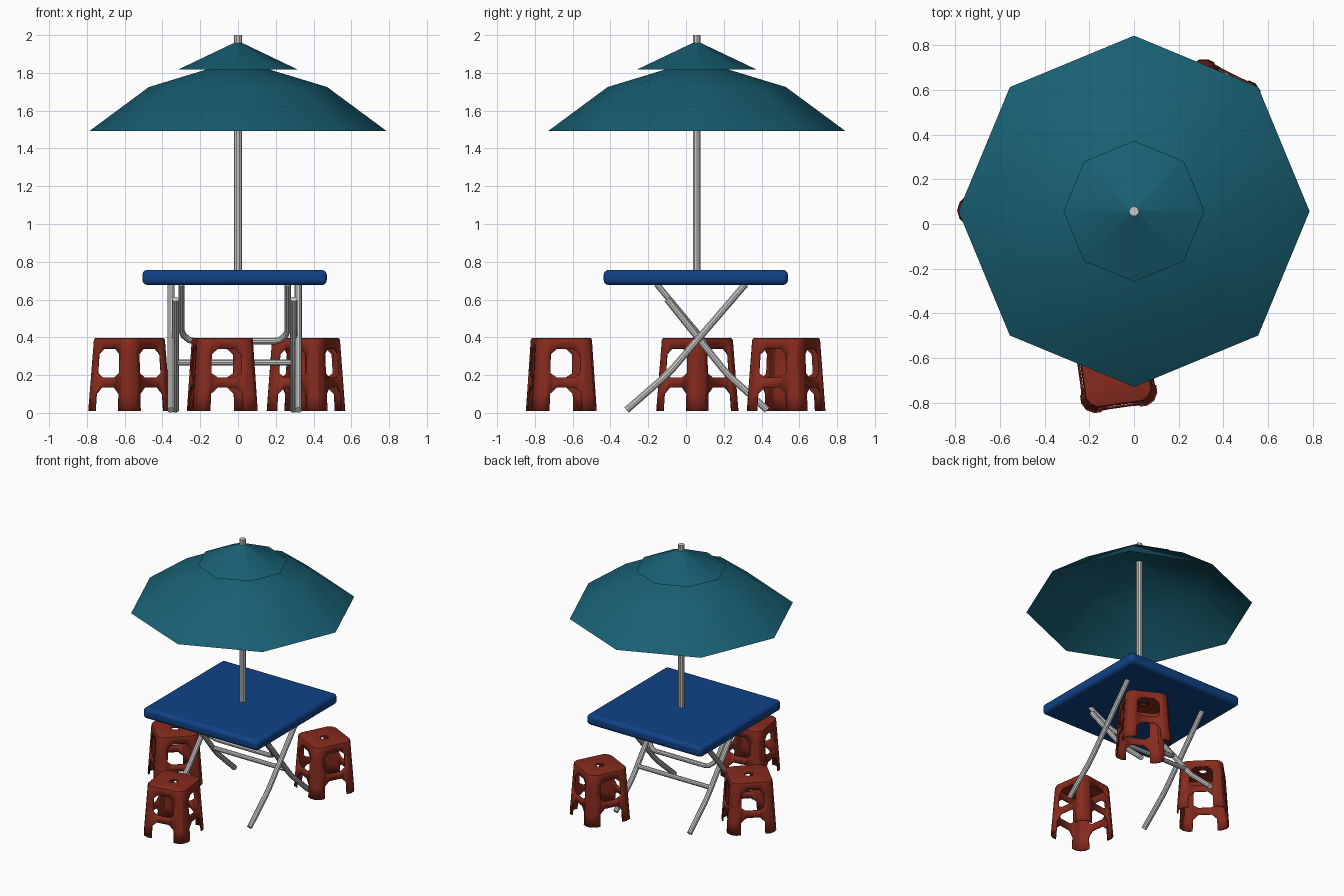
import bpy, bmesh, math
from mathutils import Vector, Matrix

if "Cube" in bpy.data.objects:
    bpy.data.objects.remove(bpy.data.objects["Cube"])

def material(name, rgb):
    m = bpy.data.materials.new(name)
    m.diffuse_color = (*rgb, 1)
    m.use_nodes = True
    m.node_tree.nodes["Principled BSDF"].inputs["Base Color"].default_value = m.diffuse_color
    return m

TEAL = material("teal_fabric", (0.009, 0.115, 0.17))
BLUE = material("blue_plastic", (0.005, 0.055, 0.24))
RED = material("red_plastic", (0.24, 0.024, 0.013))

def smooth(ob):
    bpy.ops.object.select_all(action='DESELECT')
    ob.select_set(True)
    bpy.context.view_layer.objects.active = ob
    bpy.ops.object.shade_smooth_by_angle()

def add_mesh(name, bm, mat=None):
    bmesh.ops.recalc_face_normals(bm, faces=bm.faces)
    me = bpy.data.meshes.new(name)
    bm.to_mesh(me)
    bm.free()
    ob = bpy.data.objects.new(name, me)
    bpy.context.collection.objects.link(ob)
    if mat:
        me.materials.append(mat)
    return ob

def tube(name, pts, r=0.019):
    cu = bpy.data.curves.new(name, 'CURVE')
    cu.dimensions = '3D'
    cu.bevel_depth = r
    cu.bevel_resolution = 3
    cu.use_fill_caps = True
    sp = cu.splines.new('POLY')
    sp.points.add(len(pts) - 1)
    for p, co in zip(sp.points, pts):
        p.co = (*co, 1)
    ob = bpy.data.objects.new(name, cu)
    bpy.context.collection.objects.link(ob)
    bpy.ops.object.select_all(action='DESELECT')
    ob.select_set(True)
    bpy.context.view_layer.objects.active = ob
    bpy.ops.object.convert(target='MESH')
    smooth(bpy.context.object)

def octagon_shell(name, profile, center):
    # open eight-sided shell from (radius, z) rings
    bm = bmesh.new()
    rings = [[bm.verts.new((center[0] + r * math.cos(k * math.pi / 4),
                            center[1] + r * math.sin(k * math.pi / 4), z))
              for k in range(8)] for r, z in profile]
    for a, b in zip(rings, rings[1:]):
        for k in range(8):
            bm.faces.new((a[k], a[(k + 1) % 8], b[(k + 1) % 8], b[k]))
    smooth(add_mesh(name, bm, TEAL))

# umbrella
POLE = (0, 0.057)
octagon_shell("canopy", [(0.787, 1.492), (0.472, 1.725), (0.16, 1.82), (0.02, 1.855)], POLE)
octagon_shell("canopy_cap", [(0.316, 1.818), (0.018, 1.96)], POLE)
tube("umbrella_pole", [(*POLE, 0.70), (*POLE, 2.0)], 0.022)

# table top
TX, TY = -0.018, 0.052
bm = bmesh.new()
bmesh.ops.create_cube(bm, size=1, matrix=Matrix.Translation((TX, TY, 0.717))
                      @ Matrix.Diagonal((0.976, 0.976, 0.08, 1)))
top = add_mesh("table_top", bm, BLUE)
upright = [e for e in top.data.edges]
bev = top.modifiers.new("rounded", 'BEVEL')
bev.width = 0.026
bev.segments = 3
smooth(top)

# crossed folding legs
leg_a = [(-0.315, 0.015), (-0.12, 0.185), (-0.07, 0.235), (0.315, 0.682)]
leg_b = [(0.43, 0.015), (0.23, 0.195), (0.19, 0.24), (-0.1, 0.602)]
for side, s in (("left", -1), ("right", 1)):
    tube("outer_leg_" + side, [(TX + s * 0.337, y, z) for y, z in leg_a])
    tube("inner_leg_" + side, [(TX + s * 0.313, y, z) for y, z in leg_b])

# cross bar and folding brace
tube("leg_cross_bar", [(TX - 0.313, 0.17, 0.267), (TX + 0.313, 0.17, 0.267)], 0.017)
half = [(0.281, 0.682), (0.281, 0.435), (0.27, 0.41), (0.24, 0.386), (0.215, 0.38)]
path = [(-x, z) for x, z in half] + half[::-1]
tube("folding_brace", [(TX + x, -0.155 + (0.682 - z) * 0.83, z) for x, z in path], 0.017)

# stool: tapered shell on four legs with arched openings
def stool(name, x, y, angle):
    H, W = 0.387, 0.1725
    edge_z = [0, 0.09, 0.2, 0.30, 0.375]
    mid_z = [0, 0.125, 0.178, 0.33, 0.375]
    cols = [-0.12, -0.087, -0.05, 0.05, 0.087, 0.12]
    outline = []
    for q in range(4):
        rot = Matrix.Rotation(q * math.pi / 2, 3, 'Z')
        for c in cols:
            outline.append((rot @ Vector((c, -W, 0)), mid_z if abs(c) < 0.08 else edge_z))
        outline.append((rot @ Vector((0.154, -0.154, 0)), edge_z))
    n = len(outline)
    taper = lambda z: 1 - 0.14 * z / H
    bm = bmesh.new()
    rings = [[bm.verts.new((p.x * taper(zs[i]), p.y * taper(zs[i]), zs[i]))
              for p, zs in outline] for i in range(5)]
    # rounded rim, then seat with a round centre hole
    for f, z in ((0.845, 0.384), (0.81, H)):
        rings.append([bm.verts.new((p.x * f, p.y * f, z)) for p, _ in outline])
    for r, z in ((0.03, H - 0.002), (0.027, H - 0.014)):
        rings.append([bm.verts.new((*(p.normalized() * r).xy, z)) for p, _ in outline])
    for i, (a, b) in enumerate(zip(rings, rings[1:])):
        for k in range(n):
            if i in (0, 2) and k % 7 in (1, 2, 3):
                continue
            j = (k + 1) % n
            bm.faces.new((a[k], a[j], b[j], b[k]))
    ob = add_mesh(name, bm, RED)
    ob.location = (x, y, 0.01)
    ob.rotation_euler.z = math.radians(angle)
    sol = ob.modifiers.new("wall", 'SOLIDIFY')
    sol.thickness = 0.008
    sol.offset = -1
    smooth(ob)

stool("stool_left", -0.575, 0.06, 45)
stool("stool_front", -0.083, -0.66, 8)
stool("stool_back_right", 0.36, 0.53, -27)
